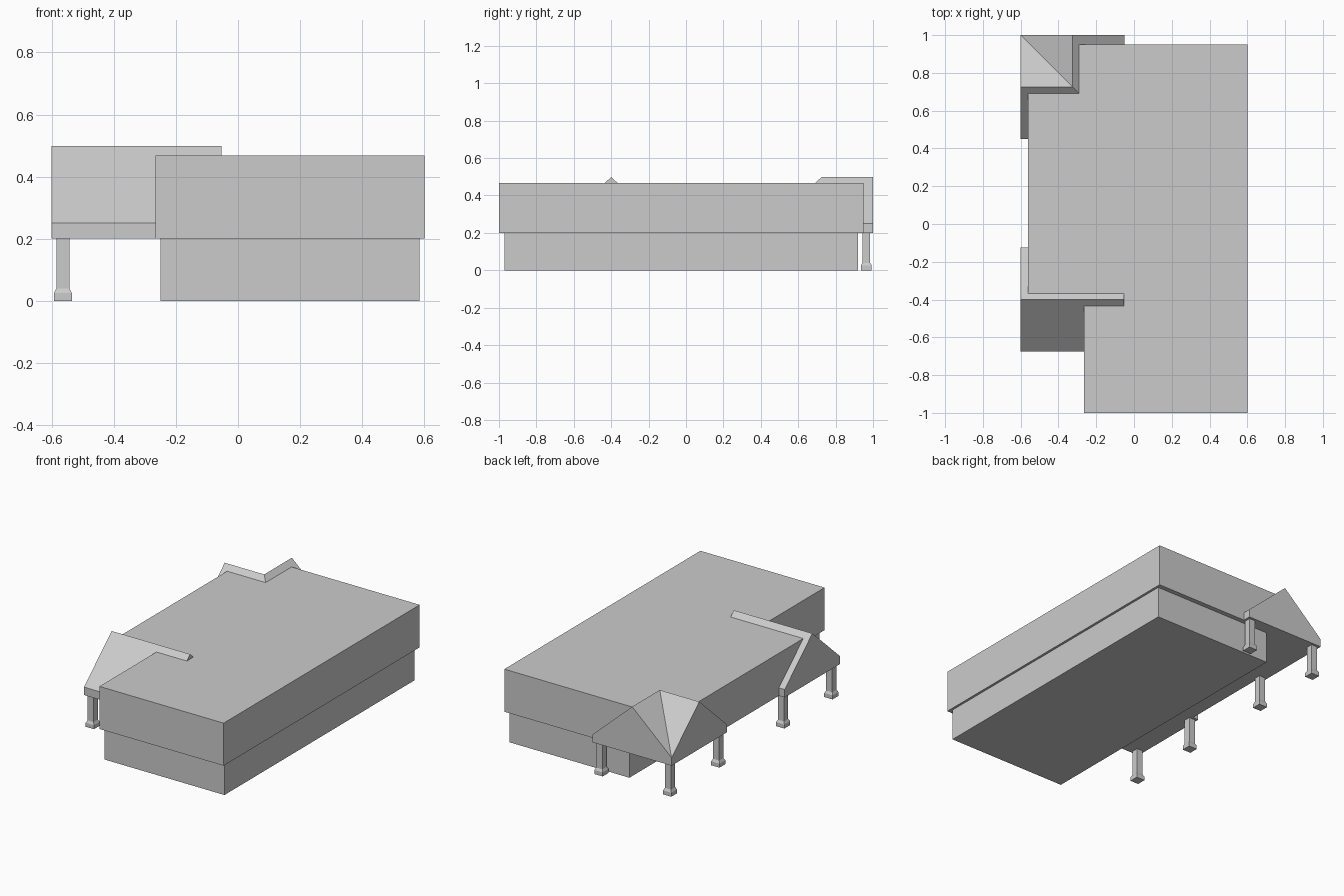
import bpy, bmesh

if "Cube" in bpy.data.objects:
    bpy.data.objects.remove(bpy.data.objects["Cube"])

def finish(name, bm):
    bmesh.ops.remove_doubles(bm, verts=bm.verts, dist=1e-5)
    bmesh.ops.recalc_face_normals(bm, faces=bm.faces)
    mesh = bpy.data.meshes.new(name)
    bm.to_mesh(mesh)
    bm.free()
    obj = bpy.data.objects.new(name, mesh)
    bpy.context.collection.objects.link(obj)
    return obj

def loft(name, rings):
    """Skin a stack of equal-length point rings and cap both ends."""
    bm = bmesh.new()
    loops = [[bm.verts.new(p) for p in ring] for ring in rings]
    n = len(loops[0])
    for a, b in zip(loops, loops[1:]):
        for i in range(n):
            j = (i + 1) % n
            bm.faces.new((a[i], a[j], b[j], b[i]))
    bm.faces.new(loops[0])
    bm.faces.new(loops[-1])
    return finish(name, bm)

def slab(name, outline, z0, z1):
    return loft(name, [[(x, y, z) for x, y in outline] for z in (z0, z1)])

# Gable section: sideways offset from the ridge, height
HALF = 0.275
GABLE = [(-HALF, 0.2), (-HALF, 0.25), (0, 0.498), (HALF, 0.25), (HALF, 0.2)]

def gable_roof(name, stations):
    """Sweep the gable section along (x, y, side_x, side_y) stations."""
    return loft(name, [[(x + o * sx, y + o * sy, z) for o, z in GABLE]
                       for x, y, sx, sy in stations])

# Ground storey
slab("ground_storey", [(-0.25, -0.97), (0.585, -0.97), (0.585, 0.92), (-0.25, 0.92)], 0, 0.2)

# Upper storey, notched at the front and at the back corner
slab("upper_storey", [(-0.265, -1), (0.6, -1), (0.6, 0.95), (-0.325, 0.95), (-0.325, 0.725),
                      (-0.56, 0.725), (-0.56, -0.4), (-0.265, -0.4)], 0.2, 0.468)

# Straight gable over the front porch
gable_roof("front_porch_roof", [(-0.6, -0.4, 0, 1), (-0.053, -0.4, 0, 1)])

# Gable turning the back corner, mitred with a valley
gable_roof("corner_porch_roof", [(-0.6, 0.725, 0, 1), (-0.325, 0.725, -1, 1),
                                 (-0.325, 1, -1, 0)])

# Porch posts with flared bases
def post(name, x, y):
    rings = []
    for r, z in [(0.029, 0), (0.029, 0.025), (0.021, 0.04), (0.021, 0.205)]:
        rings.append([(x + sx * r, y + sy * r, z)
                      for sx, sy in ((-1, -1), (1, -1), (1, 1), (-1, 1))])
    return loft(name, rings)

spots = [(-0.564, -0.64), (-0.564, -0.16), (-0.564, 0.485), (-0.564, 0.964), (-0.086, 0.964)]
for i, (x, y) in enumerate(spots, 1):
    post(f"porch_post_{i}", x, y)
